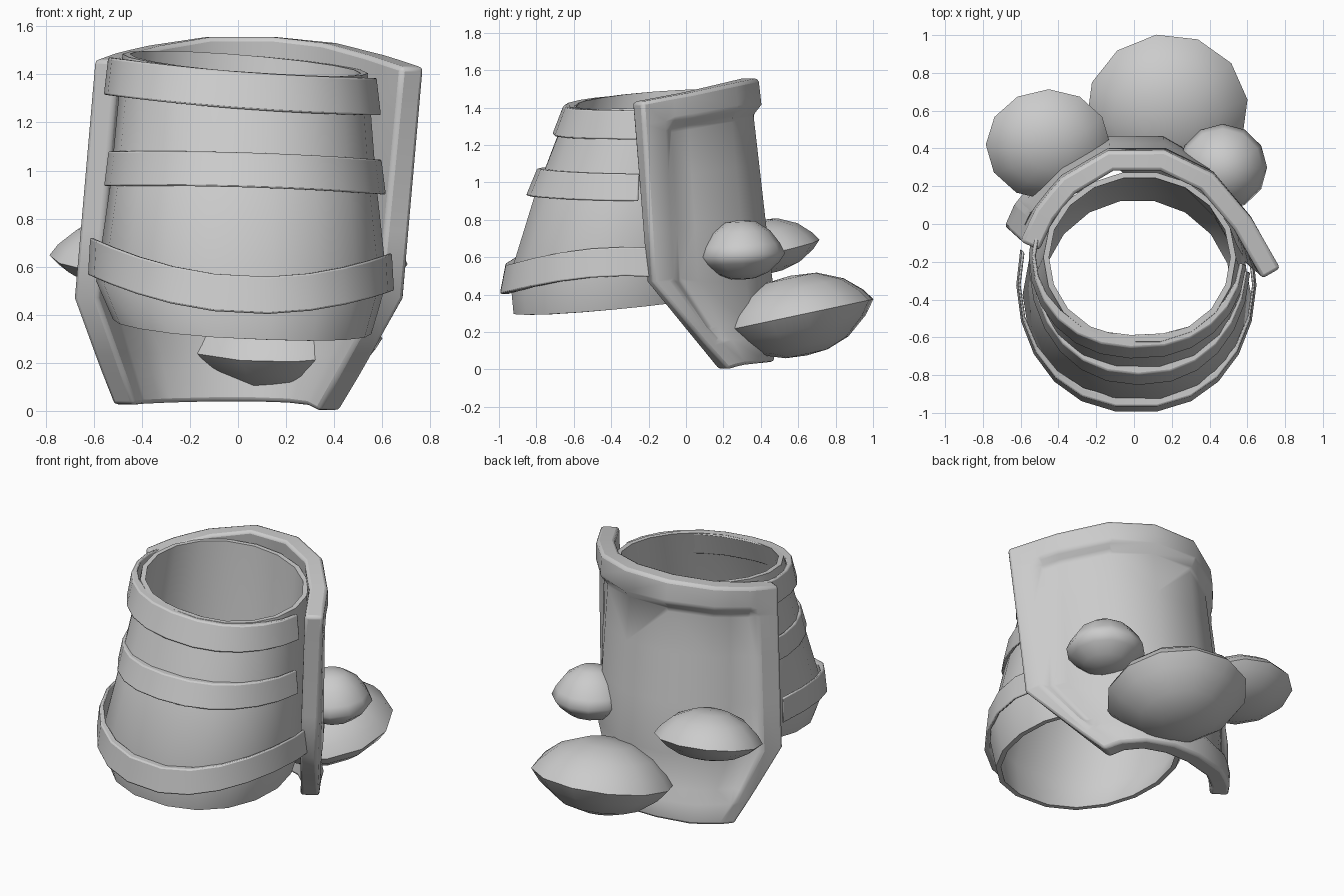
import bpy, bmesh
from math import sin, cos, pi, radians
from mathutils import Vector, Matrix

if "Cube" in bpy.data.objects:
    bpy.data.objects.remove(bpy.data.objects["Cube"])


def make(name, verts, faces, angle=40, bevel=0.0):
    """Create a mesh object with clean normals and smooth-by-angle shading."""
    me = bpy.data.meshes.new(name)
    me.from_pydata([tuple(v) for v in verts], [], faces)
    bm = bmesh.new()
    bm.from_mesh(me)
    bmesh.ops.remove_doubles(bm, verts=bm.verts, dist=1e-4)
    bmesh.ops.recalc_face_normals(bm, faces=bm.faces)
    bm.to_mesh(me)
    bm.free()
    me.shade_smooth()
    me.set_sharp_from_angle(angle=radians(angle))
    ob = bpy.data.objects.new(name, me)
    bpy.context.collection.objects.link(ob)
    if bevel:
        mod = ob.modifiers.new("soft_edges", 'BEVEL')
        mod.width, mod.segments = bevel, 2
        mod.limit_method, mod.angle_limit = 'ANGLE', radians(45)
    return ob


def loft(rings, wrap_u, wrap_v):
    """Quads between equal-length rings; wrap_u closes each ring, wrap_v joins last to first."""
    n, m = len(rings[0]), len(rings)
    verts = [p for r in rings for p in r]
    faces = []
    for j in range(m if wrap_v else m - 1):
        for i in range(n if wrap_u else n - 1):
            k, l = (i + 1) % n, (j + 1) % m
            faces.append((j * n + i, j * n + k, l * n + k, l * n + i))
    return verts, faces


def side(a):
    """Sideways factor of a slightly squared oval (fuller at the front only)."""
    c = cos(a)
    return (1 if c > 0 else -1) * abs(c) ** (.88 if sin(a) < 0 else 1.0)


# Sleeve: leaning hollow cone, rings of (x min, x max, y front, y back, z front, z back, side tilt)
SLEEVE = [(-.48, .54, -.63, .28, 1.41, 1.48, -.04),
          (-.53, .575, -.82, .25, .92, .98, 0),
          (-.59, .62, -.95, .20, .50, .58, 0),
          (-.52, .555, -.93, .16, .30, .40, -.03)]


def sleeve_ring(p, inset, seg=18):
    x0, x1, yf, yb, zf, zb, tilt = p
    out = []
    for i in range(seg):
        a = 2 * pi * i / seg
        t = (1 + sin(a)) / 2
        out.append(Vector(((x0 + x1) / 2 + ((x1 - x0) / 2 - inset) * side(a),
                           (yf + yb) / 2 + ((yb - yf) / 2 - inset) * sin(a),
                           zf + (zb - zf) * t + tilt * cos(a))))
    return out


rings = [sleeve_ring(p, 0) for p in SLEEVE] + [sleeve_ring(p, .03) for p in reversed(SLEEVE)]
make("sleeve", *loft(rings, True, True))


# Straps: open bands wrapped round the front of the sleeve
def strap(name, x0, x1, cy, ry, tops, height, flare, a0, a1, thick=.05, seg=13):
    left, mid, right = tops
    cx, rx = (x0 + x1) / 2, (x1 - x0) / 2
    rings = []
    for i in range(seg + 1):
        a = radians(a0 + (a1 - a0) * i / seg)
        s = side(a)
        z = mid + (right - left) / 2 * s + ((left + right) / 2 - mid) * s * s
        sec = []
        for off, dz in ((0, 0), (flare, -height), (flare - thick, -height), (-thick, 0)):
            sec.append(Vector((cx + (rx + off * .3) * s, cy + (ry + off) * sin(a), z + dz)))
        rings.append(sec)
    verts, faces = loft(rings, True, False)
    n = len(verts)
    make(name, verts, faces + [(0, 1, 2, 3), (n - 4, n - 3, n - 2, n - 1)], bevel=.008)


strap("top_strap", -.54, .58, -.17, .485, (1.47, 1.41, 1.385), .155, .06, 165, 355, thick=.07)
strap("middle_strap", -.54, .60, -.20, .595, (1.08, 1.075, 1.045), .145, .06, 170, 355)
strap("bottom_strap", -.615, .64, -.31, .66, (.72, .56, .655), .155, .03, 165, 375)

# Back plate: curved shield, inner arcs at the top, the bend and the bottom edge
TOP = [(-.50, -.14), (-.42, .03), (-.31, .16), (-.11, .28), (.14, .28), (.35, .18), (.53, -.03), (.68, -.29)]
BEND = [(-.585, -.06), (-.51, .11), (-.36, .28), (-.12, .405), (.14, .405), (.36, .28), (.51, .04), (.585, -.21)]
FOOT = [(-.43, .18), (-.38, .25), (-.28, .32), (-.10, .36), (.06, .36), (.20, .32), (.28, .25), (.33, .17)]
TOP_Z = [1.46, 1.49, 1.52, 1.555, 1.555, 1.53, 1.48, 1.43]
FOOT_Z = [.025, .03, .035, .04, .04, .035, .025, 0]
COLS = [0, .75, .95, 1.5, 2, 3, 4, 5, 6, 6.35, 6.55, 7]
ROWS = [0, .09, .125, .3, .5, .7, .86, .91, 1]


def at(vals, u):
    i = max(0, min(int(u), len(vals) - 2))
    return vals[i] + (vals[i + 1] - vals[i]) * (u - i)


def plate_point(u, v):
    arcs = [[Vector((x, y, z)) for (x, y), z in zip(a, zs)]
            for a, zs in ((TOP, TOP_Z), (BEND, [.47] * 8), (FOOT, FOOT_Z))]
    p = [at(a, u) for a in arcs]
    return p[0].lerp(p[1], v / .7) if v <= .7 else p[1].lerp(p[2], (v - .7) / .3)


inner, outer = [], []
for v in ROWS:
    inner.append([plate_point(u, v) for u in COLS])
    row = []
    for u in COLS:
        t = plate_point(min(u + .4, 7), v) - plate_point(max(u - .4, 0), v)
        normal = Vector((-t.y, t.x, 0)).normalized()
        panel = .9 < u < 6.4 and .1 < v < .88
        row.append(plate_point(u, v) + normal * (.06 if panel else .11))
    outer.append(row)

# rows run inner left-to-right then outer right-to-left, giving a closed section
rings = [a + b[::-1] for a, b in zip(inner, outer)]
verts, faces = loft(rings, True, False)
n, c = len(rings[0]), len(COLS)
for base in (0, (len(ROWS) - 1) * n):
    faces += [(base + i, base + i + 1, base + n - 2 - i, base + n - 1 - i) for i in range(c - 1)]
make("back_plate", verts, faces, angle=50, bevel=.018)

# Shelf fungi: lens-shaped caps growing out of the back plate
LENS = [(.35, .94), (.68, .66), (.90, .28), (1, 0), (.86, -.34), (.58, -.76), (.28, -.96)]


def fungus(name, centre, rx, ry, up, down, pitch, roll=0, yaw=0, seg=12):
    rot = (Matrix.Rotation(radians(roll), 3, 'Y') @ Matrix.Rotation(radians(pitch), 3, 'X')
           @ Matrix.Rotation(radians(yaw), 3, 'Z'))
    rings = [[Vector((rx * r * cos(2 * pi * i / seg), ry * r * sin(2 * pi * i / seg),
                      h * (up if h > 0 else down))) for i in range(seg)] for r, h in LENS]
    verts, faces = loft(rings, True, False)
    k = len(verts)
    verts += [Vector((0, 0, up)), Vector((0, 0, -down))]
    for i in range(seg):
        j = (i + 1) % seg
        faces += [(i, j, k), (k - seg + i, k - seg + j, k + 1)]
    make(name, [rot @ p + Vector(centre) for p in verts], faces, angle=65)


fungus("large_fungus", (.175, .60, .29), .43, .415, .215, .22, 12, yaw=8)
fungus("left_fungus", (-.455, .42, .63), .33, .30, .17, .12, 12, 3)
fungus("right_fungus", (.47, .30, .61), .235, .23, .19, .13, 3)
